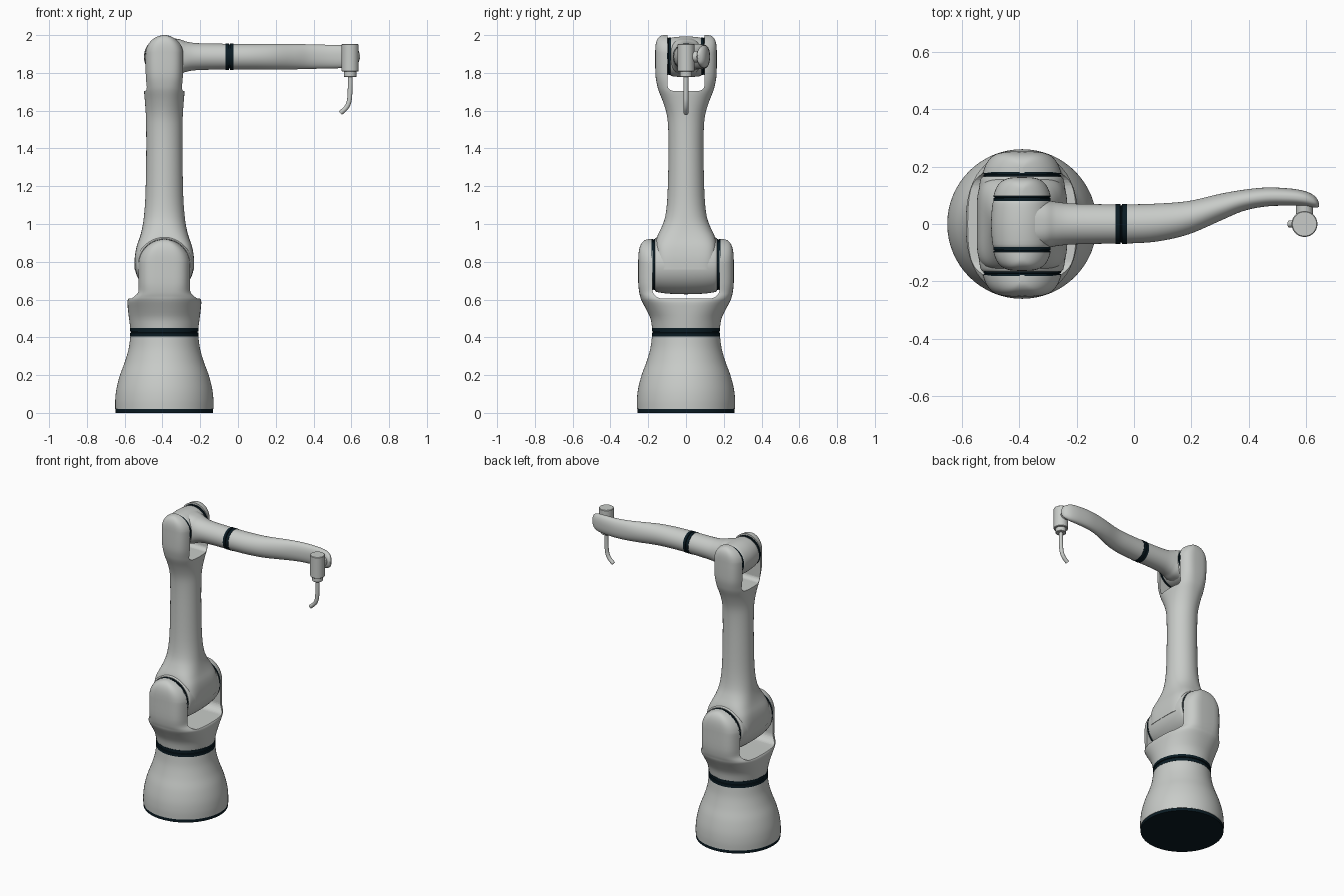
import bpy, bmesh, math
from mathutils import Vector

if "Cube" in bpy.data.objects:
    bpy.data.objects.remove(bpy.data.objects["Cube"])

AX, SHOULDER_Z, ELBOW_Z = -0.39, 0.785, 1.89
SEG = 64


def material(name, rgb):
    m = bpy.data.materials.new(name)
    m.diffuse_color = (*rgb, 1)
    m.use_nodes = True
    m.node_tree.nodes["Principled BSDF"].inputs["Base Color"].default_value = m.diffuse_color
    return m


GREY = material("light_grey", (0.58, 0.60, 0.58))
DARK = material("dark_navy", (0.003, 0.011, 0.017))


def smooth(ob, angle=35):
    bpy.ops.object.select_all(action='DESELECT')
    ob.select_set(True)
    bpy.context.view_layer.objects.active = ob
    bpy.ops.object.shade_smooth_by_angle(angle=math.radians(angle))


def finish(name, bm, mat):
    bmesh.ops.recalc_face_normals(bm, faces=bm.faces)
    me = bpy.data.meshes.new(name)
    bm.to_mesh(me)
    bm.free()
    me.materials.append(mat)
    ob = bpy.data.objects.new(name, me)
    bpy.context.collection.objects.link(ob)
    return ob


def spline(keys, steps):
    # Catmull-Rom through section keys
    out = []
    for i in range(len(keys) - 1):
        p = [keys[max(0, min(len(keys) - 1, i + k))] for k in (-1, 0, 1, 2)]
        for s in range(steps):
            t = s / steps
            out.append([b + 0.5 * t * (c - a + t * (2*a - 5*b + 4*c - d + t * (3*(b - c) + d - a)))
                        for a, b, c, d in zip(*p)])
    return out + [list(keys[-1])]


def loft(name, keys, axis, mat, steps=5):
    # keys: position along axis, centre u, centre v, radius u, radius v, superellipse power
    bm = bmesh.new()
    rings = []
    for t, cu, cv, ru, rv, n in (spline(keys, steps) if steps > 1 else keys):
        ring = []
        for k in range(SEG):
            a = 2 * math.pi * k / SEG
            c, s = math.cos(a), math.sin(a)
            u = cu + ru * math.copysign(abs(c) ** (2 / n), c)
            v = cv + rv * math.copysign(abs(s) ** (2 / n), s)
            co = {'z': (u, v, t), 'x': (t, u, v), 'y': (u, t, v)}[axis]
            ring.append(bm.verts.new(co))
        rings.append(ring)
    for r0, r1 in zip(rings, rings[1:]):
        for k in range(SEG):
            j = (k + 1) % SEG
            bm.faces.new((r0[k], r0[j], r1[j], r1[k]))
    bm.faces.new(rings[0])
    bm.faces.new(rings[-1])
    ob = finish(name, bm, mat)
    smooth(ob)
    return ob


def turned(name, profile, axis, cu, cv, mat, steps=1):
    return loft(name, [(t, cu, cv, r, r, 2) for t, r in profile], axis, mat, steps)


def cut_slot(ob, half, bottom, top, r):
    # U-shaped slot through the fork along x
    pts = [(half, top)]
    for side in (1, -1):
        for k in range(9):
            a = math.pi / 2 * (k / 8 if side == 1 else 1 - k / 8)
            pts.append((side * (half - r + r * math.cos(a)), bottom + r * 0.9 * (1 - math.sin(a))))
    pts.append((-half, top))
    bm = bmesh.new()
    face = bm.faces.new([bm.verts.new((AX - 0.5, y, z)) for y, z in pts])
    ext = bmesh.ops.extrude_face_region(bm, geom=[face])
    bmesh.ops.translate(bm, vec=(1, 0, 0), verts=[v for v in ext['geom'] if isinstance(v, bmesh.types.BMVert)])
    cutter = finish("slot_cutter", bm, GREY)
    cutter.hide_render = True
    mod = ob.modifiers.new("slot", 'BOOLEAN')
    mod.operation, mod.solver, mod.object = 'DIFFERENCE', 'EXACT', cutter
    bpy.context.view_layer.objects.active = ob
    bpy.ops.object.modifier_apply(modifier=mod.name)
    bpy.data.objects.remove(cutter)
    smooth(ob)


def fork_top(zc, r, a, b, b_end, n):
    # rounded fork tips
    keys = []
    for k in range(9):
        t = math.pi / 2 * k / 8
        f = 1 - math.cos(t)
        keys.append((zc + r * math.sin(t), AX, 0, max(a * math.cos(t), 0.006), b + (b_end - b) * f ** 1.5, n))
    return keys


# base
turned("base_plate", [(0, 0.258), (0.02, 0.258)], 'z', AX, 0, DARK)
turned("base", [(0.02, 0.26), (0.07, 0.26), (0.13, 0.253), (0.2, 0.235), (0.27, 0.209),
                (0.34, 0.189), (0.405, 0.18)], 'z', AX, 0, GREY, 5)
turned("base_ring", [(0.405, 0.181), (0.424, 0.181), (0.426, 0.176), (0.43, 0.176),
                     (0.432, 0.181), (0.45, 0.181)], 'z', AX, 0, DARK)

# shoulder fork
fork = loft("shoulder_fork", [
    (0.45, AX, 0, 0.18, 0.18, 2), (0.50, AX, 0, 0.187, 0.188, 2.1), (0.55, AX, 0, 0.193, 0.212, 2.3),
    (0.595, AX, 0, 0.195, 0.236, 2.6), (0.615, AX, 0, 0.178, 0.242, 3), (0.64, AX, 0, 0.152, 0.248, 3.6),
    (0.69, AX, 0, 0.146, 0.253, 4)] + fork_top(SHOULDER_Z, 0.135, 0.146, 0.253, 0.195, 4), 'z', GREY, 3)
cut_slot(fork, 0.178, 0.605, 1.1, 0.055)

# shoulder joint
turned("shoulder_barrel", [(-0.165, 0.138), (-0.15, 0.146), (-0.09, 0.154), (0, 0.157),
                           (0.09, 0.154), (0.15, 0.146), (0.165, 0.138)], 'y', AX, SHOULDER_Z, GREY, 4)
for s in (-1, 1):
    turned("shoulder_seal", [(s * 0.16, 0.135), (s * 0.171, 0.135), (s * 0.172, 0.131),
                             (s * 0.174, 0.131), (s * 0.175, 0.135), (s * 0.182, 0.135)],
           'y', AX, SHOULDER_Z, DARK)

# upper arm with elbow fork
arm = loft("upper_arm", [
    (0.76, AX, 0, 0.157, 0.160, 5), (0.82, AX, 0, 0.157, 0.163, 5), (0.88, AX, 0, 0.147, 0.163, 4.5),
    (0.93, AX, 0, 0.130, 0.154, 3.4), (0.98, AX, 0, 0.117, 0.131, 2.6), (1.04, AX, 0, 0.108, 0.110, 2.2),
    (1.15, AX, 0, 0.100, 0.098, 2), (1.35, AX, 0, 0.096, 0.093, 2), (1.50, AX, 0, 0.096, 0.094, 2),
    (1.58, AX, 0, 0.098, 0.102, 2), (1.65, AX, 0, 0.103, 0.123, 2.2), (1.70, AX, 0, 0.107, 0.143, 2.5),
    (1.73, AX, 0, 0.105, 0.152, 2.8), (1.78, AX, 0, 0.105, 0.161, 3.2),
    (1.84, AX, 0, 0.105, 0.163, 3.4)] + fork_top(1.9, 0.1, 0.105, 0.163, 0.115, 3.4), 'z', GREY, 3)
cut_slot(arm, 0.097, 1.705, 2.2, 0.03)

# elbow joint
turned("elbow_barrel", [(-0.085, 0.095), (-0.07, 0.103), (0, 0.108), (0.07, 0.103), (0.085, 0.095)],
       'y', AX, 1.885, GREY, 4)
for s in (-1, 1):
    turned("elbow_seal", [(s * 0.08, 0.1), (s * 0.09, 0.1), (s * 0.091, 0.096), (s * 0.093, 0.096),
                          (s * 0.094, 0.1), (s * 0.101, 0.1)], 'y', AX, 1.888, DARK)

# forearm: straight root, ring, then a swept and narrowing outer part
FZ = 1.886
loft("forearm_root", [
    (-0.37, 0, FZ, 0.085, 0.100, 3), (-0.31, 0, FZ, 0.083, 0.092, 2.6), (-0.27, 0, FZ, 0.077, 0.079, 2.2),
    (-0.21, 0, FZ, 0.071, 0.071, 2), (-0.065, 0, FZ, 0.068, 0.068, 2)], 'x', GREY)
turned("forearm_ring", [(-0.065, 0.07), (-0.048, 0.07), (-0.047, 0.064), (-0.043, 0.064),
                        (-0.042, 0.07), (-0.025, 0.07)], 'x', 0, FZ, DARK)
loft("forearm", [
    (-0.025, 0, FZ, 0.068, 0.068, 2), (0.08, 0.005, FZ, 0.066, 0.068, 2), (0.19, 0.022, FZ, 0.058, 0.068, 2),
    (0.30, 0.058, FZ, 0.047, 0.067, 2), (0.38, 0.082, FZ, 0.037, 0.065, 2.1),
    (0.46, 0.094, FZ, 0.033, 0.063, 2.2), (0.54, 0.094, FZ, 0.030, 0.061, 2.3),
    (0.59, 0.089, FZ, 0.027, 0.057, 2.3), (0.62, 0.081, FZ, 0.023, 0.047, 2.2),
    (0.637, 0.073, FZ, 0.016, 0.033, 2), (0.645, 0.066, FZ, 0.005, 0.010, 2)], 'x', GREY)

# wrist tool
TX = 0.594
turned("wrist_pin", [(0.03, 0.03), (0.075, 0.03)], 'y', TX, FZ, GREY)
turned("tool_body", [(1.808, 0.042), (1.811, 0.045), (1.949, 0.045), (1.952, 0.042)], 'z', TX, 0, GREY)
turned("tool_collar", [(1.778, 0.031), (1.78, 0.033), (1.81, 0.033)], 'z', TX, 0, GREY)

# bent nozzle swept along a path
path = [Vector(p) for p in spline([(TX, 1.79), (TX, 1.74), (TX - 0.002, 1.68), (TX - 0.007, 1.645),
                                   (TX - 0.022, 1.615), (TX - 0.052, 1.587)], 5)]
bm = bmesh.new()
rings = []
for i, p in enumerate(path):
    d = (path[min(i + 1, len(path) - 1)] - path[max(i - 1, 0)]).normalized()
    ring = []
    for k in range(24):
        a = 2 * math.pi * k / 24
        c, s = 0.0125 * math.cos(a), 0.0125 * math.sin(a)
        ring.append(bm.verts.new((p.x - d.y * c, s, p.y + d.x * c)))
    rings.append(ring)
for r0, r1 in zip(rings, rings[1:]):
    for k in range(24):
        j = (k + 1) % 24
        bm.faces.new((r0[k], r0[j], r1[j], r1[k]))
bm.faces.new(rings[0])
bm.faces.new(rings[-1])
smooth(finish("nozzle", bm, GREY))
